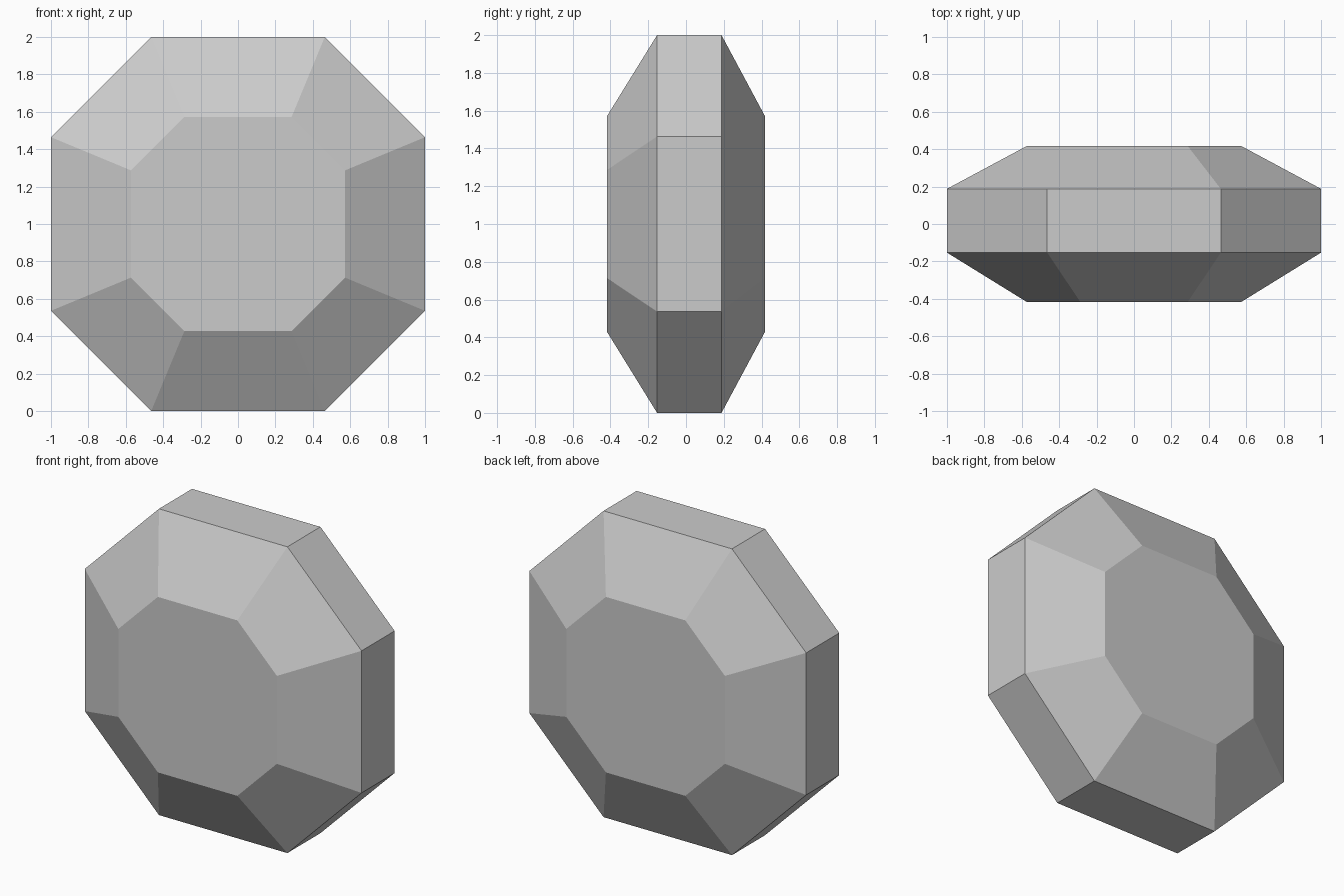
import bpy
import bmesh

# Remove the default cube
cube = bpy.data.objects.get("Cube")
if cube:
    bpy.data.objects.remove(cube, do_unlink=True)

# Plain grey material
grey = bpy.data.materials.new("light_grey")
grey.use_nodes = True
colour = (0.6, 0.6, 0.6, 1)
grey.diffuse_color = colour
grey.node_tree.nodes["Principled BSDF"].inputs["Base Color"].default_value = colour


def octagon(bm, half, flat, y):
    """Eight-sided ring: half is its half width, flat is half of a straight side."""
    points = [(flat, half), (half, flat), (half, -flat), (flat, -half)]
    points += [(-x, -z) for x, z in points]
    return [bm.verts.new((x, y, z + 1)) for x, z in points]


# Faceted gem: small front table, wide girdle, small back table
bm = bmesh.new()
sections = [(0.573, 0.287, -0.417), (1, 0.464, -0.153),
            (1, 0.464, 0.188), (0.573, 0.287, 0.417)]
rings = [octagon(bm, *section) for section in sections]
for a, b in zip(rings, rings[1:]):
    for i in range(8):
        j = (i + 1) % 8
        bm.faces.new((a[i], a[j], b[j], b[i]))
bm.faces.new(rings[0])
bm.faces.new(rings[-1])
bmesh.ops.recalc_face_normals(bm, faces=bm.faces)

mesh = bpy.data.meshes.new("faceted_gem")
bm.to_mesh(mesh)
bm.free()
mesh.materials.append(grey)
gem = bpy.data.objects.new("faceted_gem", mesh)
bpy.context.collection.objects.link(gem)
